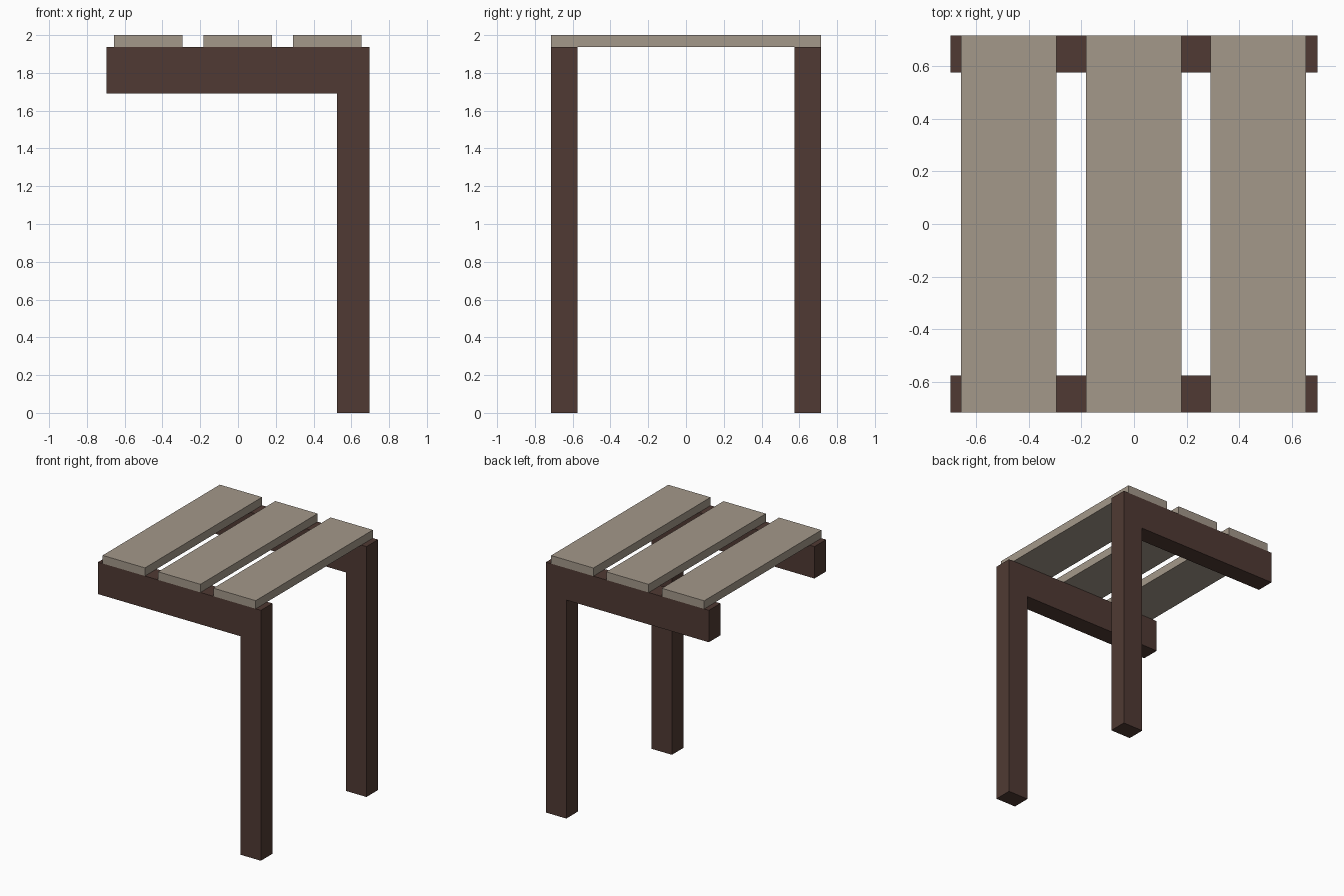
import bpy
import bmesh

if "Cube" in bpy.data.objects:
    bpy.data.objects.remove(bpy.data.objects["Cube"])


def material(name, rgb):
    m = bpy.data.materials.new(name)
    m.diffuse_color = (*rgb, 1)
    m.use_nodes = True
    m.node_tree.nodes["Principled BSDF"].inputs["Base Color"].default_value = m.diffuse_color
    return m


DARK = material("dark brown wood", (0.080, 0.042, 0.033))
PALE = material("weathered pale wood", (0.371, 0.314, 0.254))


def prism(name, profile, y0, y1, mat):
    """Extrude an x/z profile along y into a closed solid."""
    bm = bmesh.new()
    face = bm.faces.new([bm.verts.new((x, y0, z)) for x, z in profile])
    ext = bmesh.ops.extrude_face_region(bm, geom=[face])["geom"]
    moved = [v for v in ext if isinstance(v, bmesh.types.BMVert)]
    bmesh.ops.translate(bm, verts=moved, vec=(0, y1 - y0, 0))
    bmesh.ops.recalc_face_normals(bm, faces=bm.faces)
    mesh = bpy.data.meshes.new(name)
    bm.to_mesh(mesh)
    bm.free()
    mesh.materials.append(mat)
    obj = bpy.data.objects.new(name, mesh)
    bpy.context.collection.objects.link(obj)
    return obj


HALF_W, HALF_D = 0.697, 0.716
BEAM_LOW, BEAM_TOP, TOP = 1.69, 1.937, 2.0

# L-shaped side frames: leg at the right, beam cantilevered to the left
frame = [(-HALF_W, BEAM_LOW), (0.523, BEAM_LOW), (0.523, 0), (HALF_W, 0),
         (HALF_W, BEAM_TOP), (-HALF_W, BEAM_TOP)]
prism("front_frame", frame, -HALF_D, -0.575, DARK)
prism("back_frame", frame, 0.575, HALF_D, DARK)

# Three slats laid across the frames
for name, x in (("left", -0.476), ("middle", -0.001), ("right", 0.472)):
    a, b = x - 0.181, x + 0.181
    prism(name + "_slat", [(a, BEAM_TOP), (b, BEAM_TOP), (b, TOP), (a, TOP)],
          -HALF_D, HALF_D, PALE)
